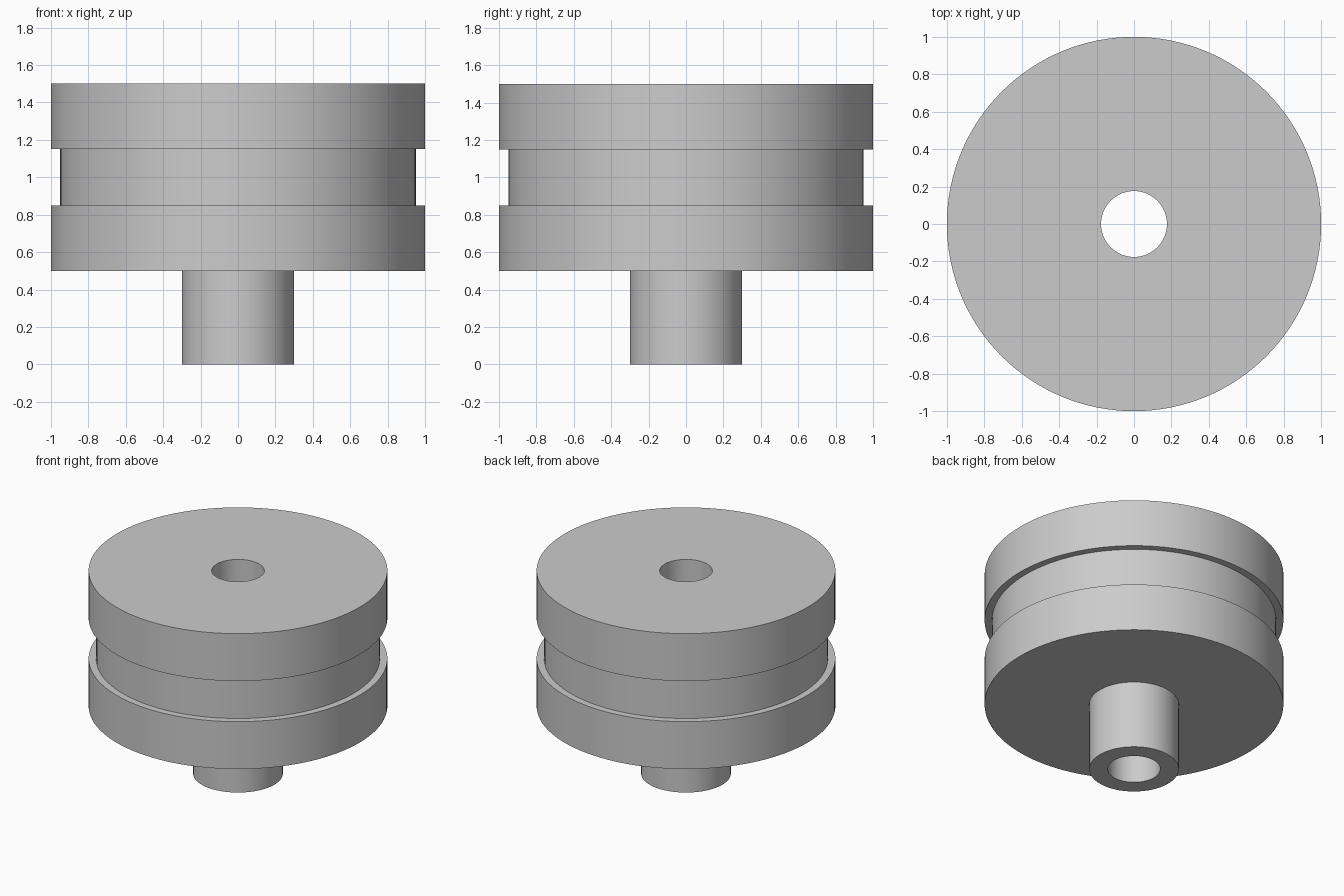
import bpy
import bmesh
from math import cos, sin, radians, tau

SEGMENTS = 128
BORE, HUB, GROOVE, RIM = 0.176, 0.3, 0.95, 1.0

default_cube = bpy.data.objects.get("Cube")
if default_cube:
    bpy.data.objects.remove(default_cube, do_unlink=True)

# Single grey finish
grey = bpy.data.materials.new("plain_grey")
grey.use_nodes = True
grey.diffuse_color = (0.6, 0.6, 0.6, 1)
grey.node_tree.nodes["Principled BSDF"].inputs["Base Color"].default_value = grey.diffuse_color


def lathe(name, profile, material):
    """Revolve a closed (radius, height) profile around z."""
    bm = bmesh.new()
    rings = []
    for i in range(SEGMENTS):
        a = tau * i / SEGMENTS
        rings.append([bm.verts.new((r * cos(a), r * sin(a), z)) for r, z in profile])
    for i, ring in enumerate(rings):
        following = rings[(i + 1) % SEGMENTS]
        for j in range(len(profile)):
            k = (j + 1) % len(profile)
            bm.faces.new((ring[j], following[j], following[k], ring[k]))
    bmesh.ops.recalc_face_normals(bm, faces=bm.faces)
    mesh = bpy.data.meshes.new(name)
    bm.to_mesh(mesh)
    bm.free()
    mesh.materials.append(material)
    obj = bpy.data.objects.new(name, mesh)
    bpy.context.collection.objects.link(obj)
    bpy.ops.object.select_all(action="DESELECT")
    obj.select_set(True)
    bpy.context.view_layer.objects.active = obj
    bpy.ops.object.shade_smooth_by_angle(angle=radians(30))
    return obj


# Grooved wheel with a hollow hub, bored right through
lathe("grooved_wheel_with_hub", [
    (BORE, 0), (HUB, 0), (HUB, 0.5),           # hub
    (RIM, 0.5), (RIM, 0.85),                   # lower flange
    (GROOVE, 0.85), (GROOVE, 1.15),            # groove
    (RIM, 1.15), (RIM, 1.5), (BORE, 1.5),      # upper flange
], grey)
